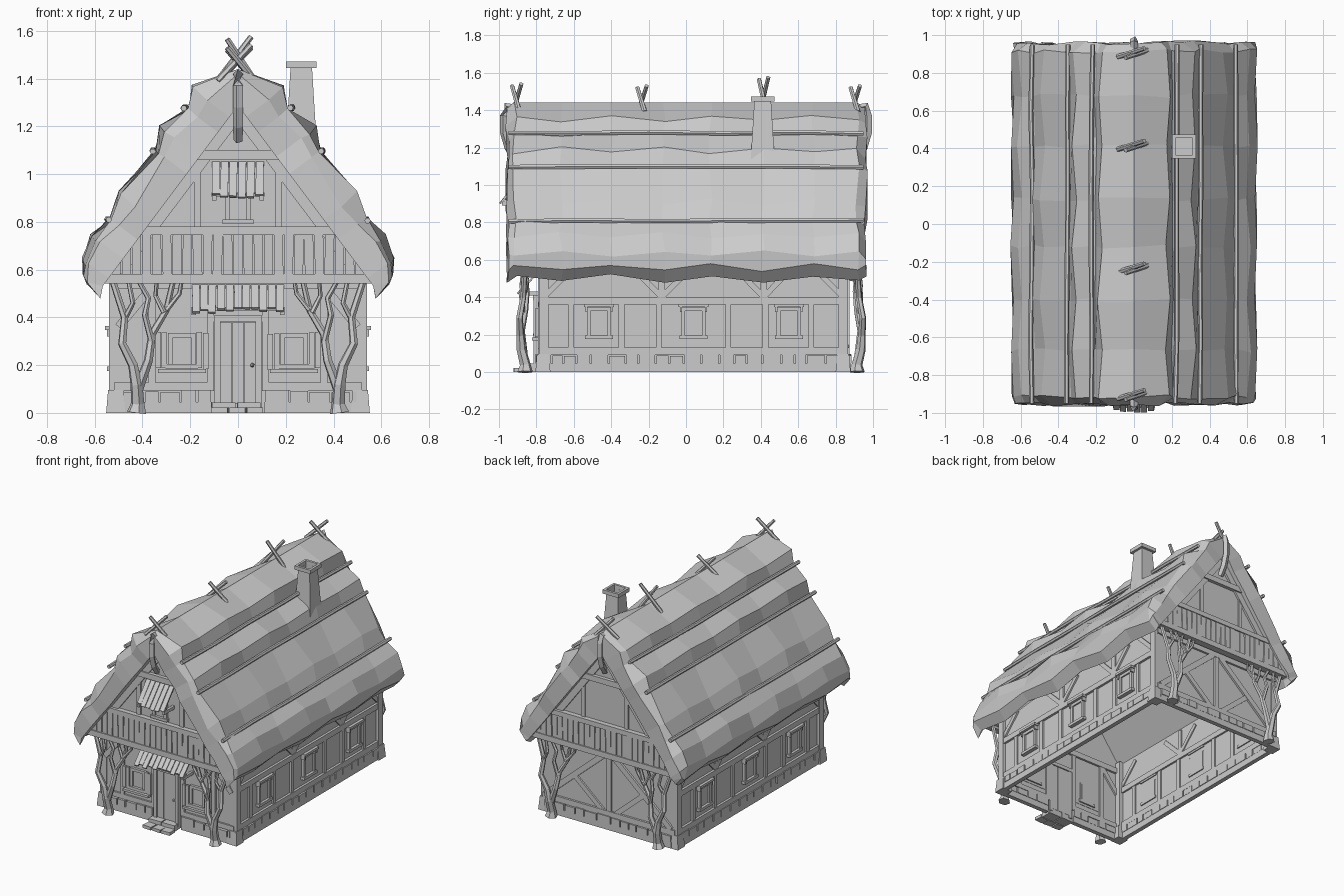
import bpy, bmesh, random
from math import pi, sin, cos
from mathutils import Vector as V, Matrix as M

if "Cube" in bpy.data.objects:
    bpy.data.objects.remove(bpy.data.objects["Cube"])
random.seed(4)
R = random.uniform
FY, BY, GF, GB = -0.78, 0.86, -0.87, 0.91   # lower walls and overhanging gables

def finish(bm, name):
    bmesh.ops.recalc_face_normals(bm, faces=bm.faces)
    me = bpy.data.meshes.new(name)
    bm.to_mesh(me)
    bm.free()
    ob = bpy.data.objects.new(name, me)
    bpy.context.collection.objects.link(ob)
    return ob

def box(bm, c, s, rot=None):
    m = M.Translation(c) @ (rot or M()) @ M.Diagonal((*s, 1))
    return bmesh.ops.create_cube(bm, size=1, matrix=m)['verts']

def beam(bm, p, q, w, d, n):
    """Squared timber from p to q, w wide, d deep along n."""
    p, q, n = V(p), V(q), V(n)
    z = (q - p).normalized()
    x = n.cross(z).normalized()
    y = z.cross(x)
    rot = M((x, y, z)).transposed().to_4x4()
    box(bm, (p + q) / 2, (w, d, (q - p).length), rot)

def tube(bm, pts, radii, sides=6):
    pts = [V(p) for p in pts]
    rings = []
    for i, p in enumerate(pts):
        t = (pts[min(i + 1, len(pts) - 1)] - pts[max(i - 1, 0)]).normalized()
        a = t.cross(V((0.3, 1, 0.1))).normalized() if abs(t.y) < 0.8 else t.cross(V((0, 0, 1))).normalized()
        b = t.cross(a)
        rings.append([bm.verts.new(p + radii[i] * (a * cos(2 * pi * k / sides) + b * sin(2 * pi * k / sides)))
                      for k in range(sides)])
    for r, s in zip(rings, rings[1:]):
        for k in range(sides):
            bm.faces.new((r[k], r[(k + 1) % sides], s[(k + 1) % sides], s[k]))
    bm.faces.new(rings[0])
    bm.faces.new(rings[-1])

def rake_x(z):  # half width under the roof at height z
    return 0.53 - (z - 0.58) / 1.33

# Thatched roof: stepped profile swept along y with alternating bumps
half = [(0.18, 1.355), (0.205, 1.27), (0.315, 1.185), (0.34, 1.095), (0.485, 0.91),
        (0.53, 0.81), (0.605, 0.73), (0.645, 0.63), (0.642, 0.56), (0.585, 0.50)]
shrink = [0.3, 0.25, 0.35, 0.25, 0.35, 0.25, 0.3, 0.25, 0.08, 0]
ys = [-0.955, -0.915, -0.67, -0.40, -0.12, 0.13, 0.41, 0.68, 0.915, 0.96]
bm = bmesh.new()
rings = []
for j, y in enumerate(ys):
    end = j in (0, len(ys) - 1)
    sec = {}
    for s in (-1, 1):
        for i, (x, z) in enumerate(half):
            amp = 0.006 if i % 2 and i < 7 else 0.017
            bump = (amp if (j + i // 2) % 2 else -amp) + R(-0.008, 0.008)
            px, pz = x + bump * (0.6 if i < 7 else 0.4), z + bump * (0.8 if i < 8 else 1)
            t = max((0.53 - px) * 0.6 + (pz - 0.58) * 0.8, -0.06)
            ix, iz = 0.53 - 0.6 * t, 0.58 + 0.8 * t
            if end:
                px, pz = px + (ix - px) * shrink[i], pz + (iz - pz) * shrink[i]
            sec[s, i] = ((s * px, pz), (s * max(ix, 0.03), min(iz, 1.25)))
    order = [(-1, i) for i in range(9, -1, -1)] + [None] + [(1, i) for i in range(10)]
    pairs = [((0, 1.42 if end else 1.44), (0, 1.285)) if k is None else sec[k] for k in order]
    rings.append([[bm.verts.new((p[0], y + R(-0.012, 0.012), p[1])) for p in side] for side in zip(*pairs)])
n = len(rings[0][0])
for a, b in zip(rings, rings[1:]):
    for i in range(n - 1):
        for k in (0, 1):
            bm.faces.new((a[k][i], a[k][i + 1], b[k][i + 1], b[k][i]))
    for i in (0, n - 1):
        bm.faces.new((a[0][i], b[0][i], b[1][i], a[1][i]))
for r in (rings[0], rings[-1]):
    for i in range(n - 1):
        bm.faces.new((r[0][i], r[0][i + 1], r[1][i + 1], r[1][i]))
finish(bm, "thatch_roof")

# Poles lying on the thatch, and crossed sticks on the ridge
bm = bmesh.new()
for s in (-1, 1):
    for x, z in ((0.223, 1.278), (0.353, 1.098), (0.543, 0.808)):
        tube(bm, [(s * (x + R(-.005, .005)), y, z + R(-.004, .004)) for y in (-0.95, -0.6, -0.2, 0.2, 0.6, 0.95)], [0.013] * 6)
finish(bm, "roof_poles")
bm = bmesh.new()
for y, h in ((-0.91, 1.54), (-0.24, 1.53), (0.41, 1.575), (0.90, 1.53)):
    tube(bm, [(-0.085, y - 0.015, 1.39), (0.055, y + 0.03, h)], [0.014, 0.012])
    tube(bm, [(0.07, y + 0.02, 1.39), (-0.045, y - 0.02, h - 0.01)], [0.014, 0.012])
finish(bm, "ridge_sticks")

# Curved finials hanging from the ridge ends
bm = bmesh.new()
for s in (-1, 1):
    tube(bm, [(0, s * y, z) for y, z in ((0.91, 1.41), (0.96, 1.42), (0.973, 1.37), (0.973, 1.28), (0.95, 1.2), (0.91, 1.14))],
         [0.02, 0.022, 0.022, 0.022, 0.022, 0.02], 4)
finish(bm, "ridge_finials")

# Hollow tapered chimney
bm = bmesh.new()
loops = []
for w, z in ((0.065, 1.12), (0.045, 1.445), (0.063, 1.445), (0.063, 1.472), (0.046, 1.472), (0.044, 1.40)):
    loops.append([bm.verts.new((0.265 + a * w, 0.41 + b * w, z)) for a, b in ((-1, -1), (1, -1), (1, 1), (-1, 1))])
for a, b in zip(loops, loops[1:]):
    for k in range(4):
        bm.faces.new((a[k], a[(k + 1) % 4], b[(k + 1) % 4], b[k]))
bm.faces.new(loops[-1])
finish(bm, "chimney")

# Wall shell, open underneath
bm = bmesh.new()
cs = [(-0.52, FY), (0.52, FY), (0.52, BY), (-0.52, BY)]
for k in range(4):
    (x0, y0), (x1, y1) = cs[k], cs[(k + 1) % 4]
    bm.faces.new([bm.verts.new(p) for p in ((x0, y0, 0), (x1, y1, 0), (x1, y1, 0.61), (x0, y0, 0.61))])
finish(bm, "walls")

# Overhanging gables with soffit
bm = bmesh.new()
for y0, y1 in ((GF, FY), (BY, GB)):
    prof = [(-0.53, 0.56), (0.53, 0.56), (0.54, 0.60), (0, 1.32), (-0.54, 0.60)]
    a, b = [[bm.verts.new((x, y, z)) for x, z in prof] for y in (y0, y1)]
    bm.faces.new(a)
    bm.faces.new(b)
    for k in range(5):
        bm.faces.new((a[k], a[(k + 1) % 5], b[(k + 1) % 5], b[k]))
finish(bm, "gables")

# Gable timbers and slatted bands
tb, sl = bmesh.new(), bmesh.new()
for y, s in ((GF, -1), (GB, 1)):
    nrm = (0, 1, 0)
    for z, w, d in ((0.562, 0.04, 0.05), (0.762, 0.035, 0.05), (1.08, 0.04, 0.03)):
        x = rake_x(z) + 0.02
        beam(tb, (-x, y + s * 0.01, z), (x, y + s * 0.01, z), w, d, nrm)
    for m in (-1, 1):
        beam(tb, (m * 0.50, y, 0.59), (m * 0.0, y, 1.255), 0.05, 0.03, nrm)
        beam(tb, (m * 0.17, y, 0.77), (m * 0.17, y, 1.06), 0.03, 0.02, nrm)
    for k in range(25):
        x = -0.51 + k * 0.0425
        top = min(0.745, 0.58 + 1.33 * (0.56 - abs(x)))
        box(sl, (x, y + s * (0.018 + R(0, .006)), (0.575 + top) / 2), (0.038, 0.014, top - 0.575), M.Rotation(R(-.03, .03), 4, 'Y'))
finish(sl, "gable_slats")
finish(tb, "gable_timbers")

# Timber framing on the long side walls
bm = bmesh.new()
for s in (-1, 1):
    x, nrm = s * 0.522, (1, 0, 0)
    for z in (0.11, 0.38):
        beam(bm, (x, FY, z), (x, BY, z), 0.04, 0.03, nrm)
    for y in (-0.615, -0.345, -0.145, 0.225, 0.425, 0.67):
        beam(bm, (x, y, 0.12), (x, y, 0.37), 0.03, 0.022, nrm)
    for y in (-0.13, 0.415):
        beam(bm, (x, y, 0.39), (x, y, 0.58), 0.035, 0.022, nrm)
    for y, t in ((-0.76, -0.60), (-0.13, -0.29), (-0.13, 0.03), (0.415, 0.26), (0.415, 0.57), (0.84, 0.68)):
        beam(bm, (x, y, 0.40), (x, t, 0.56), 0.03, 0.02, nrm)
    for y in (FY + 0.02, BY - 0.02):
        box(bm, (s * 0.515, y, 0.3), (0.05, 0.05, 0.6))
finish(bm, "side_timbers")

# Timber framing on the front and back walls
bm = bmesh.new()
for m in (-1, 1):
    beam(bm, (m * 0.1, FY, 0.11), (m * 0.52, FY, 0.11), 0.035, 0.025, (0, 1, 0))
    beam(bm, (m * 0.50, FY, 0.36), (m * 0.35, FY, 0.54), 0.035, 0.025, (0, 1, 0))
    for x in (0.115, 0.36):
        beam(bm, (m * x, FY, 0.1), (m * x, FY, 0.56), 0.03, 0.025, (0, 1, 0))
    beam(bm, (m * 0.49, BY, 0.13), (m * 0.03, BY, 0.53), 0.04, 0.03, (0, 1, 0))
    beam(bm, (m * 0.05, BY, 0.12), (m * 0.28, BY, 0.32), 0.035, 0.025, (0, 1, 0))
for y, z in ((FY, 0.54), (BY, 0.54), (BY, 0.11)):
    beam(bm, (-0.52, y, z), (0.52, y, z), 0.04, 0.03, (0, 1, 0))
beam(bm, (0, BY, 0.1), (0, BY, 0.55), 0.035, 0.025, (0, 1, 0))
finish(bm, "end_timbers")

# Stone plinth of uneven blocks, with tapered corner stones
bm = bmesh.new()
def stones(p, q, nrm):
    p, q = V(p), V(q)
    L, t, e = (q - p).length, 0, (q - p).normalized()
    beam(bm, p + V((0, 0, 0.0225)), q + V((0, 0, 0.0225)), 0.045, 0.032, nrm)
    while t < L - 0.02:
        w = min(R(0.06, 0.11), L - t)
        c, h = p + e * (t + w / 2) + V((0, 0, 0.045)), R(0.04, 0.052)
        c.z += h / 2
        beam(bm, c - e * (w / 2 - .004), c + e * (w / 2 - .004), h, R(.034, .042), nrm)
        t += w
for s in (-1, 1):
    stones((s * 0.524, FY, 0), (s * 0.524, BY, 0), (1, 0, 0))
    stones((s * 0.11, FY - 0.005, 0), (s * 0.5, FY - 0.005, 0), (0, 1, 0))
    for y in (FY + 0.015, BY - 0.02):
        for v in box(bm, (s * 0.512, y, 0.048), (0.08, 0.08, 0.096)):
            if v.co.z > 0.05:
                v.co.x += 0.008 * (1 if v.co.x < s * 0.512 else -1)
                v.co.y += 0.008 * (1 if v.co.y < y else -1)
stones((-0.5, BY + 0.005, 0), (0.5, BY + 0.005, 0), (0, 1, 0))
finish(bm, "stone_plinth")

# Forked tree-trunk posts at both ends
bm = bmesh.new()
for s in (-1, 1):
    for y, k in ((-0.87, -1), (0.925, 1)):
        P = lambda *a: [(s * x, y + k * d, z) for x, d, z in a]
        tube(bm, P((0.425, -.01, 0), (0.42, -.01, 0.04), (0.425, .01, 0.12), (0.44, .015, 0.2), (0.485, .02, 0.29), (0.475, 0, 0.4), (0.53, -.01, 0.57)),
             [0.042, 0.029, 0.026, 0.021, 0.018, 0.016, 0.014])
        tube(bm, P((0.42, 0, 0.1), (0.375, .01, 0.22), (0.36, -.01, 0.33), (0.30, -.02, 0.43), (0.27, -.01, 0.56)), [0.024, 0.019, 0.017, 0.014, 0.012])
        tube(bm, P((0.362, 0, 0.3), (0.39, .01, 0.41), (0.375, 0, 0.48), (0.42, 0, 0.56)), [0.014, 0.013, 0.012, 0.01])
        tube(bm, P((0.31, -.01, 0.42), (0.345, -.02, 0.49), (0.34, 0, 0.56)), [0.012, 0.01, 0.009])
        tube(bm, P((0.472, 0, 0.40), (0.44, .01, 0.46), (0.46, 0, 0.56)), [0.013, 0.011, 0.01])
        tube(bm, P((0.30, -.01, 0.43), (0.245, -.02, 0.50), (0.235, -.01, 0.56)), [0.011, 0.01, 0.009])
finish(bm, "tree_posts")

# Windows: local u runs along the wall, d points outwards
def window(bm, place, w, z0, z1, rods=True):
    def b(u, z, su, sz, d, sd):
        box(bm, (*place(u, d), z), (*place(su, sd, True), sz))
    h = z1 - z0
    b(0, (z0 + z1) / 2, w * 2, h, 0, 0.014)
    for m in (-1, 1):
        b(m * w, (z0 + z1) / 2, 0.02, h, 0.006, 0.024)
        if rods:
            b(m * (w + 0.012), z1 + 0.002, 0.012, 0.035, 0.012, 0.03)
    b(0, z1, w * 2 + 0.02, 0.02, 0.006, 0.024)
    b(0, z0, w * 2 + 0.04, 0.02, 0.008, 0.036)
    if rods:
        b(0, z1 + 0.02, w * 2 + 0.05, 0.016, 0.012, 0.046)
bm = bmesh.new()
for s in (-1, 1):
    for y0 in (-0.465, 0.04, 0.55):
        window(bm, lambda u, d, size=False: (d, u) if size else (s * (0.522 + d), y0 + u), 0.055, 0.185, 0.335)
finish(bm, "side_windows")
bm = bmesh.new()
sh = bmesh.new()
for s in (-1, 1):
    window(bm, lambda u, d, size=False: (u, d) if size else (s * 0.235 + u, FY - d), 0.048, 0.195, 0.325, False)
    for m in (-1, 1):
        for k in range(2):
            box(sh, (s * 0.235 + m * (0.073 + k * 0.026), FY - 0.02, 0.26 + R(-.006, .006)), (0.023, 0.016, 0.15))
    box(bm, (s * 0.235, FY - 0.02, 0.175), (0.2, 0.045, 0.016))
window(bm, lambda u, d, size=False: (u, d) if size else (u, GF - d), 0.045, 0.80, 0.91, False)
finish(bm, "front_windows")
finish(sh, "shutters")

# Plank awnings over the door and the attic window
bm = bmesh.new()
for w, n, y0, z0, y1, z1 in ((0.195, 11, FY, 0.545, -0.89, 0.43), (0.11, 6, GF, 1.05, -0.985, 0.91)):
    for k in range(n):
        x = -w + (k + 0.5) * 2 * w / n
        e = R(-0.012, 0.012)
        beam(bm, (x, y0, z0), (x + R(-.004, .004), y1 - e, z1 - e), 2 * w / n - 0.004, 0.011, (0, -1, 1))
    box(bm, (0, y1 + 0.02, z1 + 0.005), (2 * w, 0.016, 0.016))
    for m in (-1, 1):
        beam(bm, (m * (w - 0.01), y0, z1 - 0.01), (m * (w - 0.01), y1, z1 - 0.01), 0.018, 0.022, (0, 0, 1))
finish(bm, "awnings")

# Plank door with frame, handle and steps
bm = bmesh.new()
for k in range(3):
    box(bm, (-0.05 + k * 0.05, FY - 0.008, 0.21), (0.047, 0.03, 0.34))
for m in (-1, 1):
    box(bm, (m * 0.085, FY - 0.012, 0.21), (0.025, 0.045, 0.38))
box(bm, (0, FY - 0.012, 0.395), (0.2, 0.05, 0.025))
bmesh.ops.create_icosphere(bm, subdivisions=1, radius=0.01, matrix=M.Translation((0.06, FY - 0.03, 0.2)))
finish(bm, "door")
bm = bmesh.new()
for x in (-0.06, 0.045):
    box(bm, (x, FY - 0.035, 0.022), (0.098, 0.08, 0.044), M.Rotation(R(-.05, .05), 4, 'Z'))
for x in (-0.075, 0, 0.07):
    box(bm, (x, FY - 0.11, 0.011), (0.066, 0.06, 0.022), M.Rotation(R(-.1, .1), 4, 'Z'))
finish(bm, "door_steps")
